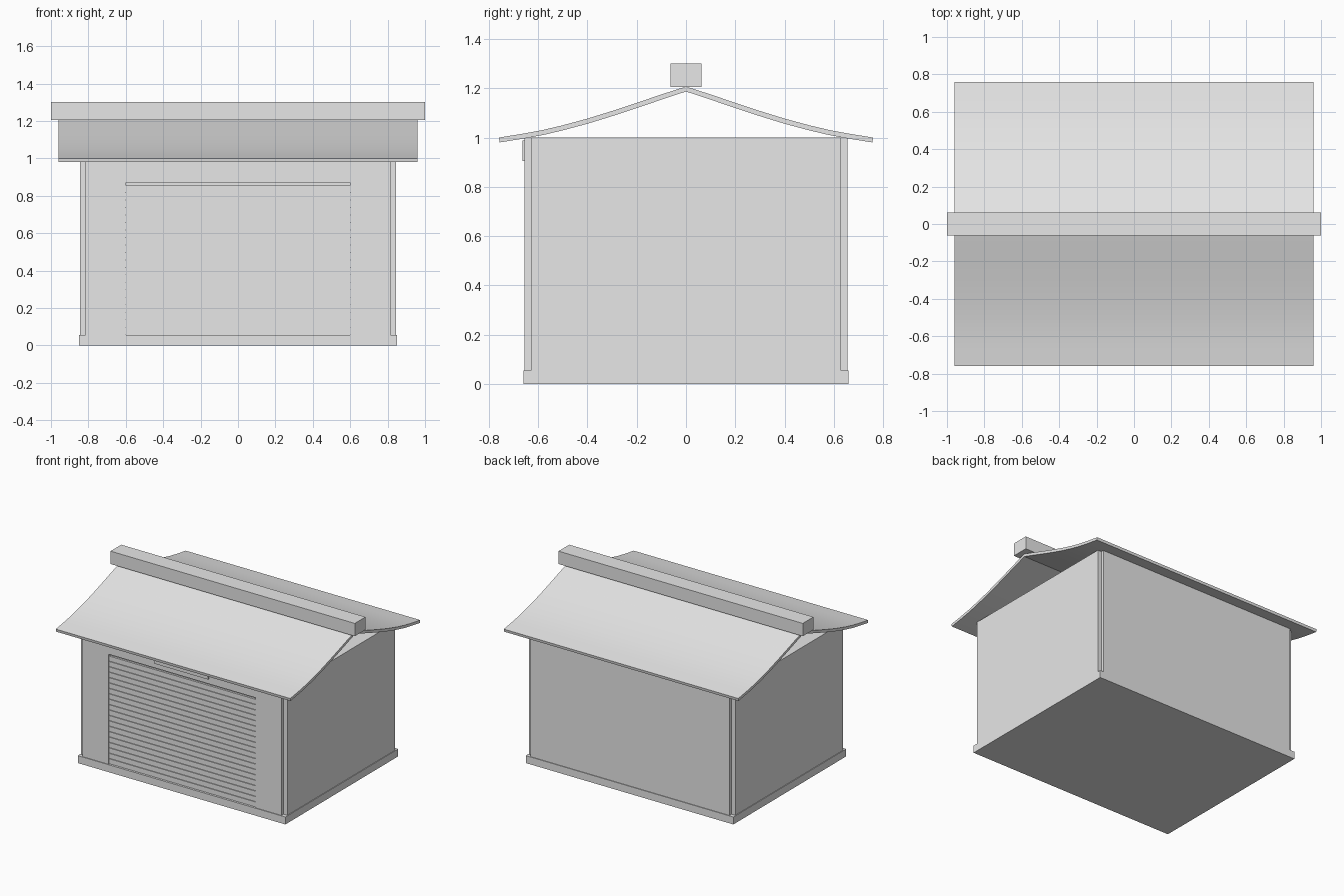
import bpy, bmesh, math

if "Cube" in bpy.data.objects:
    bpy.data.objects.remove(bpy.data.objects["Cube"])

grey = bpy.data.materials.new("plain light grey")
grey.diffuse_color = (0.8, 0.8, 0.8, 1)
grey.use_nodes = True
grey.node_tree.nodes["Principled BSDF"].inputs["Base Color"].default_value = grey.diffuse_color


def mesh_object(name, bm):
    bmesh.ops.recalc_face_normals(bm, faces=bm.faces[:])
    me = bpy.data.meshes.new(name)
    bm.to_mesh(me)
    bm.free()
    me.materials.append(grey)
    ob = bpy.data.objects.new(name, me)
    bpy.context.collection.objects.link(ob)
    return ob


def box(name, x0, x1, y0, y1, z0, z1):
    bm = bmesh.new()
    bmesh.ops.create_cube(bm, size=1)
    for v in bm.verts:
        v.co = ((x0 + x1) / 2 + v.co.x * (x1 - x0),
                (y0 + y1) / 2 + v.co.y * (y1 - y0),
                (z0 + z1) / 2 + v.co.z * (z1 - z0))
    return mesh_object(name, bm)


# plinth and side walls; front and back panels leave notched corners
FLOOR, TOP = 0.055, 1.0
box("plinth", -0.85, 0.85, -0.66, 0.66, 0, FLOOR)
box("wall_core", -0.845, 0.845, -0.63, 0.63, FLOOR, TOP)
box("back_panel", -0.815, 0.815, 0.63, 0.655, FLOOR, TOP)

# front panel around the shutter opening
box("front_panel_left", -0.815, -0.6, -0.655, -0.63, FLOOR, TOP)
box("front_panel_right", 0.6, 0.815, -0.655, -0.63, FLOOR, TOP)
box("front_panel_top", -0.6, 0.6, -0.655, -0.63, 0.87, TOP)

# roller shutter: backing and twenty slats, slot open above
box("shutter_backing", -0.6, 0.6, -0.644, -0.63, FLOOR, 0.852)
for i in range(20):
    z = FLOOR + i * 0.04
    box("shutter_slat", -0.6, 0.6, -0.65, -0.643, z + 0.004, z + 0.04)

# plate over the shutter
box("front_plate", -0.22, 0.22, -0.663, -0.655, 0.905, 0.988)

# curved roof slab, swept along x
half = [(0, 1.207), (0.1, 1.175), (0.2, 1.141), (0.3, 1.108), (0.4, 1.077),
        (0.5, 1.05), (0.58, 1.031), (0.66, 1.016), (0.76, 1.0)]
top = [(-y, z) for y, z in half[:0:-1]] + half
THICK = 0.02
under = []
for i, (y, z) in enumerate(top):
    a, b = top[max(i - 1, 0)], top[min(i + 1, len(top) - 1)]
    dy, dz = b[0] - a[0], b[1] - a[1]
    d = math.hypot(dy, dz)
    under.append((y + THICK * dz / d, z - THICK * dy / d))
bm = bmesh.new()
rows = [[bm.verts.new((x, y, z)) for y, z in line]
        for x in (-0.96, 0.96) for line in (top, under)]
lt, lu, rt, ru = rows
for i in range(len(top) - 1):
    for a, b in ((lt, rt), (ru, lu), (lu, lt), (rt, ru)):
        bm.faces.new((a[i], a[i + 1], b[i + 1], b[i]))
for i in (0, -1):
    bm.faces.new((lt[i], rt[i], ru[i], lu[i]))
roof = mesh_object("roof", bm)
bpy.context.view_layer.objects.active = roof
roof.select_set(True)
bpy.ops.object.shade_smooth_by_angle(angle=math.radians(25))

# ridge beam
box("ridge_beam", -1, 1, -0.0625, 0.0625, 1.205, 1.3)
